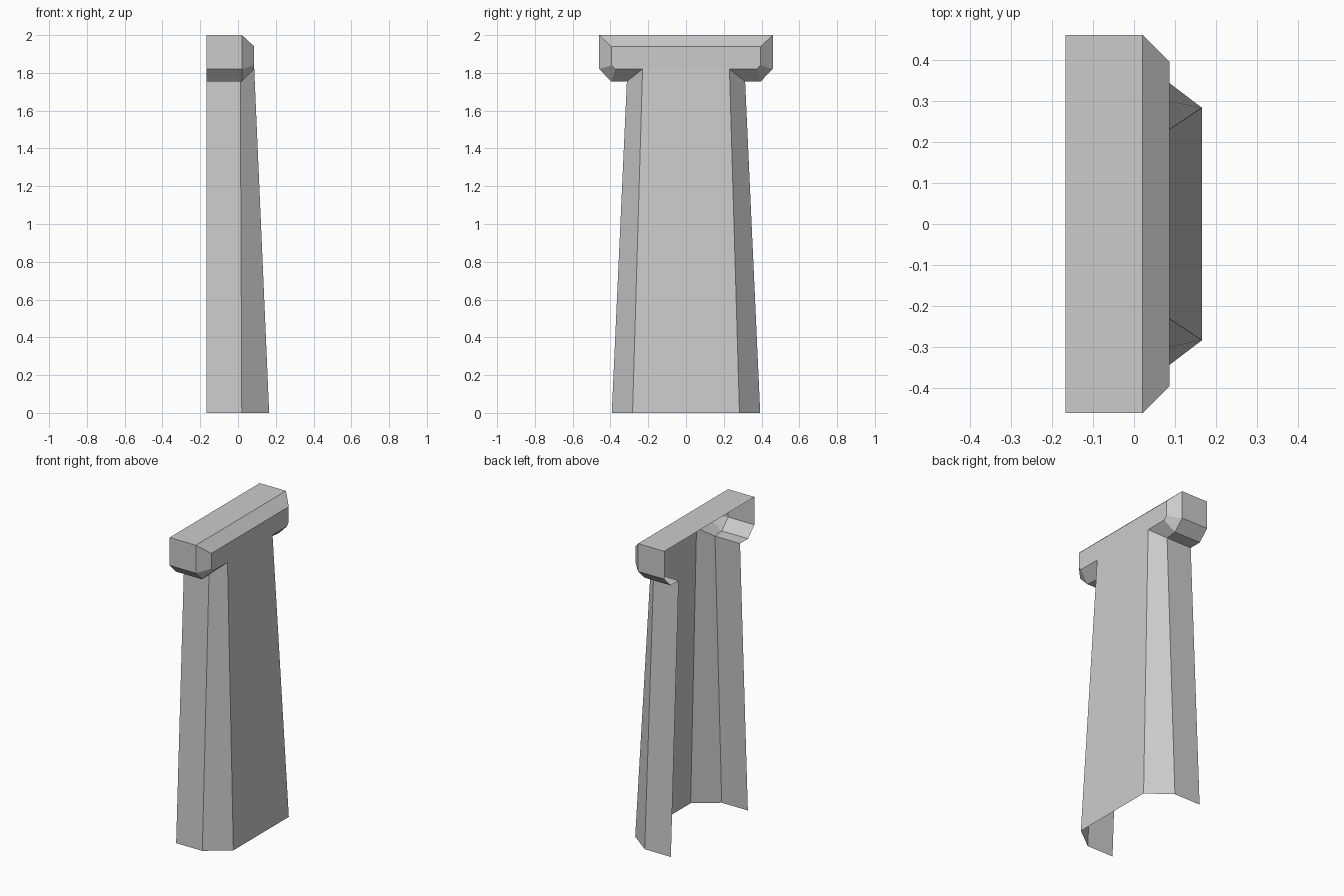
import bpy
import bmesh

if "Cube" in bpy.data.objects:
    bpy.data.objects.remove(bpy.data.objects["Cube"])

BACK = -0.167

def loft_half(name, rings):
    """Skin consecutive half outlines, skip collapsed faces, mirror across y."""
    bm = bmesh.new()
    cache = {}

    def vert(p):
        if p not in cache:
            cache[p] = bm.verts.new(p)
        return cache[p]

    for upper, lower in zip(rings, rings[1:]):
        for i in range(len(upper) - 1):
            loop = [upper[i], upper[i + 1], lower[i + 1], lower[i]]
            pts = list(dict.fromkeys(loop))
            if len(pts) < 3:
                continue
            face = bm.faces.new([vert(p) for p in pts])
            if face.calc_area() < 1e-6:
                bm.faces.remove(face)
    loose = [v for v in bm.verts if not v.link_faces]
    bmesh.ops.delete(bm, geom=loose, context='VERTS')

    mesh = bpy.data.meshes.new(name)
    bm.to_mesh(mesh)
    bm.free()
    obj = bpy.data.objects.new(name, mesh)
    bpy.context.collection.objects.link(obj)
    mirror = obj.modifiers.new("mirror", 'MIRROR')
    mirror.use_axis = (False, True, False)
    return obj


# Each half outline runs: open back edge, side corner, front corner, centre line
top_back = [(BACK, .46, 2), (BACK, .46, 2), (BACK, .46, 2), (BACK, 0, 2)]
top_front = [(BACK, .46, 2), (.021, .46, 2), (.021, .46, 2), (.021, 0, 2)]
upper_bevel = [(BACK, .46, 2), (.021, .46, 2), (.086, .395, 1.94), (.086, 0, 1.94)]
lower_bevel = [(BACK, .46, 1.82), (.021, .46, 1.82), (.086, .395, 1.84), (.086, 0, 1.84)]
underside = [(BACK, .395, 1.755), (.021, .395, 1.755), (.086, .375, 1.82), (.086, 0, 1.82)]
neck = [(BACK, .313, 1.755), (.012, .313, 1.755), (.086, .23, 1.82), (.086, 0, 1.82)]
foot = [(BACK, .393, 0), (.02, .393, 0), (.165, .283, 0), (.165, 0, 0)]

# Bevelled capital, open at the back and into the shaft
loft_half("pillar_cap", [top_back, top_front, upper_bevel, lower_bevel, underside, neck])

# Tapered half-octagon shaft, open at the back and bottom
loft_half("pillar_shaft", [neck, foot])
